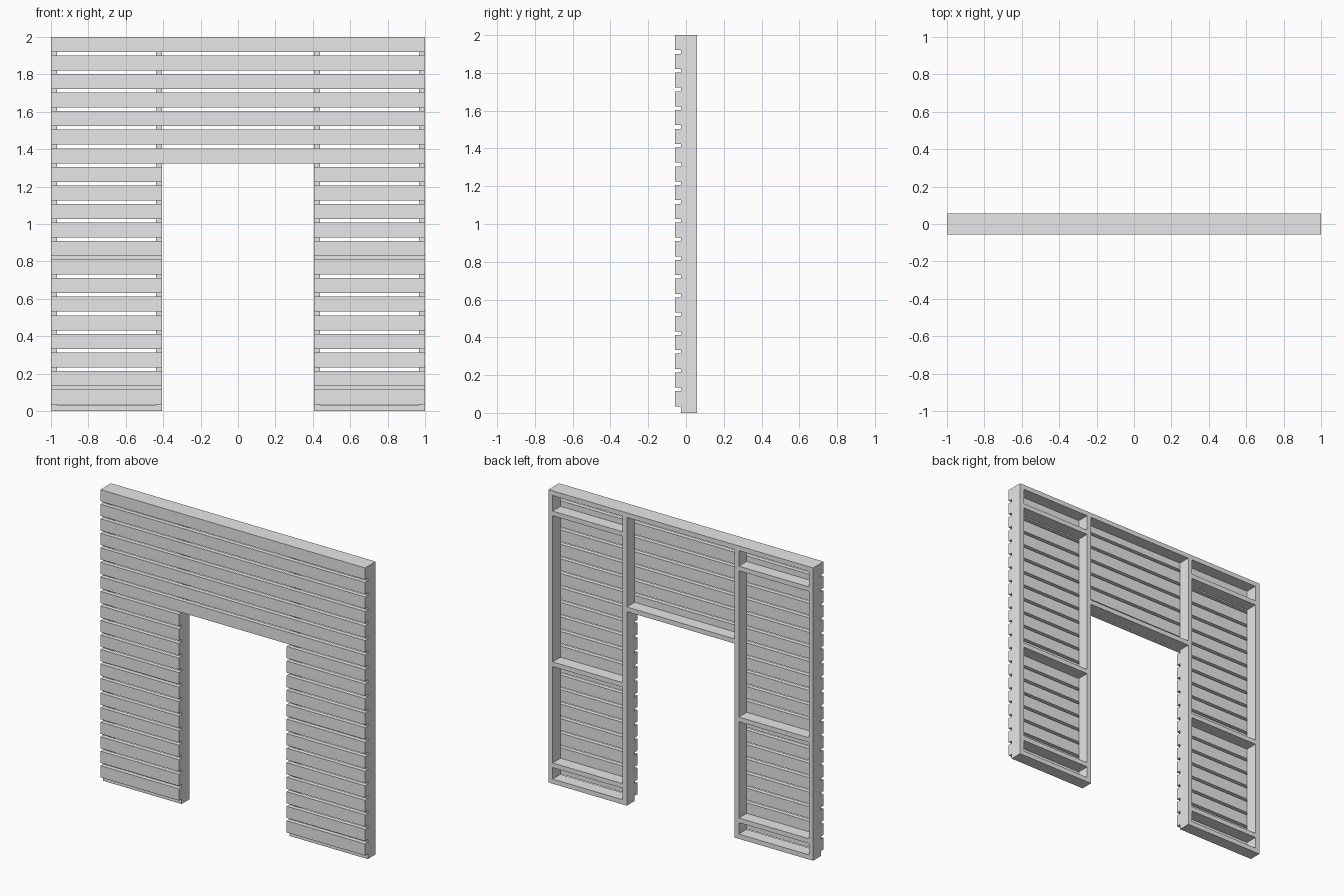
import bpy

cube = bpy.data.objects.get("Cube")
if cube:
    bpy.data.objects.remove(cube, do_unlink=True)

grey = bpy.data.materials.new("plain grey")
grey.use_nodes = True
colour = (0.8, 0.8, 0.8, 1)
grey.diffuse_color = colour
grey.node_tree.nodes["Principled BSDF"].inputs["Base Color"].default_value = colour

HALF, DOOR, LINTEL, TOP = 1.0, 0.407, 1.325, 2.0
FRONT, SEAM, BACK = -0.057, -0.027, 0.057
T = 0.032                                   # timber thickness
SLATS, SLAT_H, SLAT_BASE = 20, 0.08, 0.035


def box(name, x, y, z):
    """Box from (low, high) extents on each axis."""
    ext = (x, y, z)
    bpy.ops.mesh.primitive_cube_add(size=1, location=[(a + b) / 2 for a, b in ext])
    ob = bpy.context.object
    ob.name = name
    ob.scale = [b - a for a, b in ext]
    bpy.ops.object.transform_apply(location=False, rotation=False, scale=True)
    ob.data.materials.append(grey)
    return ob


depth = (SEAM, BACK)

# Frame: plate across the top and lintel over the doorway
box("top_plate", (-HALF, HALF), depth, (TOP - T, TOP))
box("lintel", (-DOOR, DOOR), depth, (LINTEL, LINTEL + T))

# Frame: studs and rails of each side bay
for side, s in (("left", 1), ("right", -1)):
    def span(a, b):
        return tuple(sorted((s * a, s * b)))
    box(side + "_outer_stud", span(HALF - T, HALF), depth, (0, TOP - T))
    box(side + "_door_stud", span(DOOR, DOOR + T), depth, (0, TOP - T))
    bay = span(DOOR + T, HALF - T)
    for part, low in (("bottom_plate", 0), ("lower_rail", 0.11),
                      ("middle_rail", 0.8), ("upper_rail", 1.83)):
        box(side + "_" + part, bay, depth, (low, low + T))

# Cladding: full slats above the doorway, split slats beside it
pitch = (TOP - SLAT_H - SLAT_BASE) / (SLATS - 1)
for i in range(SLATS):
    high = TOP - i * pitch
    z = (high - SLAT_H, high)
    if z[0] > LINTEL - 0.02:
        box("slat", (-HALF, HALF), (FRONT, SEAM), z)
    else:
        box("left_slat", (DOOR, HALF), (FRONT, SEAM), z)
        box("right_slat", (-HALF, -DOOR), (FRONT, SEAM), z)
